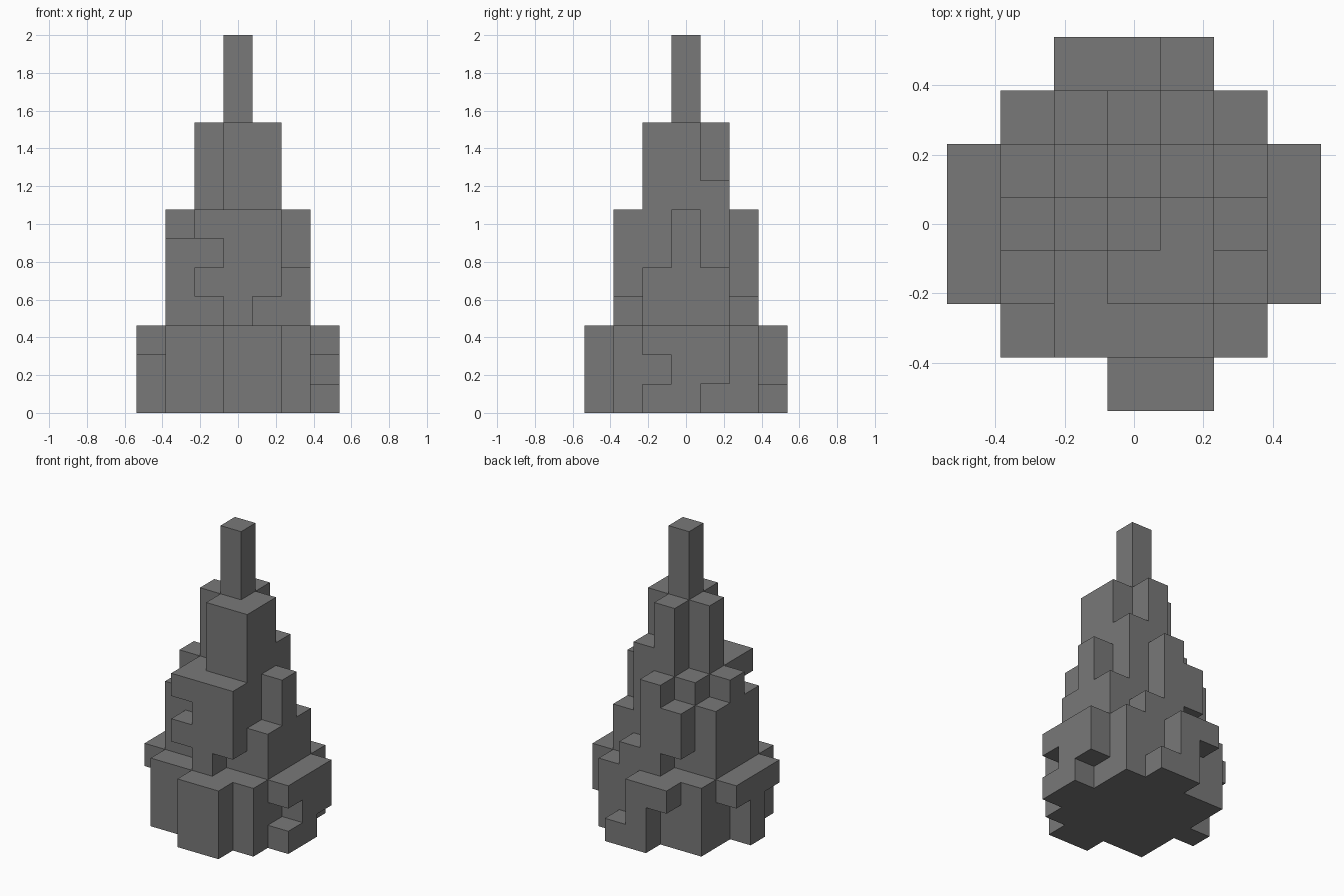
import bpy
import bmesh
from mathutils import Vector

default = bpy.data.objects.get("Cube")
if default:
    bpy.data.objects.remove(default, do_unlink=True)

LAYERS = 13
UNIT = 2 / LAYERS

# One plain grey stone
stone = bpy.data.materials.new("grey_stone")
stone.use_nodes = True
grey = (0.19, 0.19, 0.19, 1)
stone.diffuse_color = grey
stone.node_tree.nodes["Principled BSDF"].inputs["Base Color"].default_value = grey


def tier_cells(bottom, height, half, bumps):
    """Square core plus columns (x, y[, first layer, layer count]) on its sides."""
    span = range(-half, half + 1)
    cells = {(x, y, bottom + k) for x in span for y in span for k in range(height)}
    for x, y, *part in bumps:
        first, count = part or (0, height)
        cells |= {(x, y, bottom + first + k) for k in range(count)}
    return cells


# Wide base with notched buttresses
base = tier_cells(0, 3, 2, [
    (-3, 0), (-3, -1, 2, 1), (-3, 1, 2, 1),
    (3, 0), (3, -1, 0, 1), (3, -1, 2, 1), (3, 1, 1, 2),
    (0, -3), (1, -3),
    (0, 3), (1, 3, 0, 1), (-1, 3, 2, 1),
])

# Middle tier with stepped sides
middle = tier_cells(3, 4, 1, [
    (-2, 0), (-2, -1, 0, 3), (-2, 1, 0, 3),
    (2, 0), (2, -1, 0, 2), (2, 1, 0, 2),
    (0, -2), (1, -2, 1, 3), (-1, -2, 1, 1), (-1, -2, 3, 1),
    (0, 2), (1, 2, 0, 1), (-1, 2, 1, 2),
])

# Slim upper tier and the single spire
upper = tier_cells(7, 3, 0, [(-1, 0), (1, 0), (0, -1), (0, 1), (1, -1), (1, 1, 0, 1)])
spire = tier_cells(10, 3, 0, [])

solid = base | middle | upper | spire


def build(name, cells):
    """Make the outer skin of a set of cubes as one object."""
    bm = bmesh.new()
    corners = {}

    def vert(p):
        key = tuple(round(2 * c) for c in p)
        if key not in corners:
            corners[key] = bm.verts.new(p * UNIT)
        return corners[key]

    for cell in sorted(cells):
        centre = Vector(cell) + Vector((0, 0, 0.5))
        for axis in range(3):
            for sign in (-1, 1):
                n = Vector((0, 0, 0))
                n[axis] = sign
                if tuple(int(c + d) for c, d in zip(cell, n)) in solid:
                    continue
                u = Vector((0, 0, 0))
                u[(axis + 1) % 3] = 1
                v = n.cross(u)
                ring = [(-u - v), (u - v), (u + v), (v - u)]
                bm.faces.new([vert(centre + (n + r) / 2) for r in ring])
    mesh = bpy.data.meshes.new(name)
    bm.to_mesh(mesh)
    bm.free()
    mesh.materials.append(stone)
    bpy.context.collection.objects.link(bpy.data.objects.new(name, mesh))


for name, cells in (("base_tier", base), ("middle_tier", middle),
                    ("upper_tier", upper), ("spire", spire)):
    build(name, cells)
